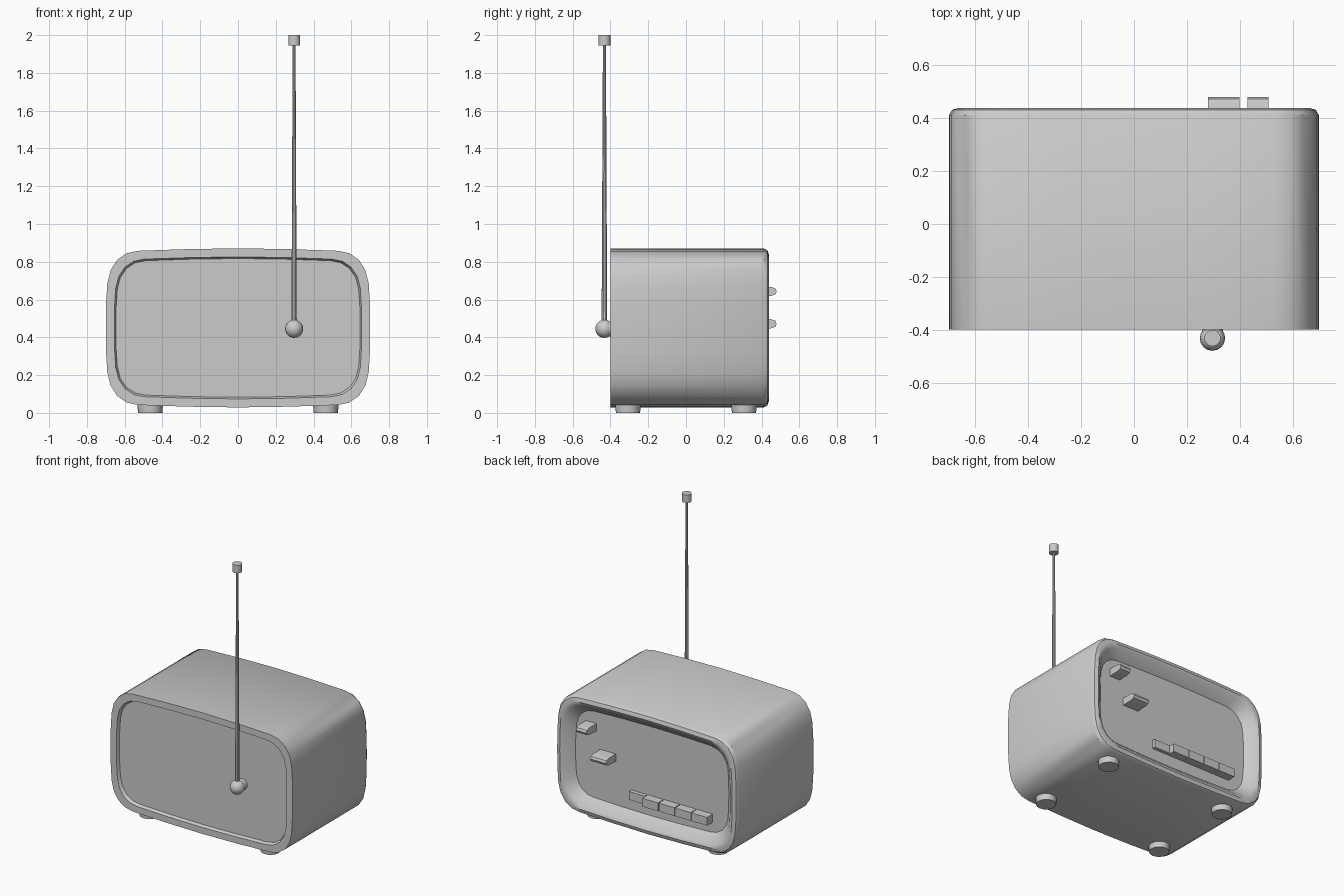
import bpy, bmesh, math
from mathutils import Matrix, Vector

if "Cube" in bpy.data.objects:
    bpy.data.objects.remove(bpy.data.objects["Cube"])

CZ = 0.45  # height of the case centre


def finish(bm, name, angle=35):
    bmesh.ops.recalc_face_normals(bm, faces=bm.faces)
    me = bpy.data.meshes.new(name)
    bm.to_mesh(me)
    bm.free()
    ob = bpy.data.objects.new(name, me)
    bpy.context.collection.objects.link(ob)
    bpy.ops.object.select_all(action='DESELECT')
    ob.select_set(True)
    bpy.context.view_layer.objects.active = ob
    if angle:
        bpy.ops.object.shade_smooth_by_angle(angle=math.radians(angle))
    return ob


# Bulging rounded outline, one quarter mirrored into a full loop
quarter = [(0.70, 0), (0.699, 0.12), (0.692, 0.235), (0.675, 0.305), (0.64, 0.36),
           (0.59, 0.395), (0.53, 0.408), (0.27, 0.417), (0, 0.421)]
half = quarter + [(-x, z) for x, z in quarter[-2::-1]]
outline = half + [(x, -z) for x, z in half[-2:0:-1]]


def ring(bm, y, inset):
    sx, sz = (0.70 - inset) / 0.70, (0.421 - inset) / 0.421
    return [bm.verts.new((x * sx, y, CZ + z * sz)) for x, z in outline]


def loft(name, sections, cap=False):
    bm = bmesh.new()
    rings = [ring(bm, y, i) for y, i in sections]
    n = len(outline)
    for a, b in zip(rings, rings[1:]):
        for k in range(n):
            bm.faces.new((a[k], a[(k + 1) % n], b[(k + 1) % n], b[k]))
    if cap:
        bm.faces.new(rings[0])
        bm.faces.new(rings[-1])
    return finish(bm, name)


# Case shell with front lip, soft back edge and sloped back bezel
loft("case", [(-0.375, 0.055), (-0.40, 0.045), (-0.40, 0.0), (0.412, 0.0),
              (0.432, 0.012), (0.44, 0.037), (0.43, 0.06), (0.37, 0.112)])


# Front and back panels
def panel(name, y, inset):
    bm = bmesh.new()
    bm.faces.new(ring(bm, y, inset))
    ob = finish(bm, name, 0)
    return ob


panel("front_panel", -0.378, 0.053)
panel("control_panel", 0.371, 0.111).data.flip_normals()


# Controls: a side profile (y, z) extruded along x
def control(name, x0, x1, z, profile):
    bm = bmesh.new()
    a = [bm.verts.new((x0, y, z + dz)) for y, dz in profile]
    b = [bm.verts.new((x1, y, z + dz)) for y, dz in profile]
    n = len(a)
    for k in range(n):
        bm.faces.new((a[k], a[(k + 1) % n], b[(k + 1) % n], b[k]))
    bm.faces.new(a)
    bm.faces.new(b)
    return finish(bm, name)


knob = [(0.36, 0.026), (0.45, 0.024), (0.473, 0.016), (0.48, 0),
        (0.473, -0.016), (0.45, -0.024), (0.36, -0.026)]
control("upper_slider", 0.43, 0.51, 0.643, knob)
control("lower_slider", 0.28, 0.40, 0.472, knob)

# Row of five push buttons, the first one pressed in
for i in range(5):
    x = 0.16 - i * 0.126
    y = 0.395 if i == 0 else 0.43
    control(f"button_{i + 1}", x - 0.12, x, 0.25,
            [(0.36, 0.03), (y, 0.027), (y, -0.03), (0.36, -0.03)])


# Round parts
def cone(name, r1, r2, a, b, seg):
    a, b = Vector(a), Vector(b)
    d = b - a
    bm = bmesh.new()
    m = Matrix.Translation((a + b) / 2) @ d.to_track_quat('Z', 'Y').to_matrix().to_4x4()
    bmesh.ops.create_cone(bm, cap_ends=True, segments=seg, radius1=r1, radius2=r2,
                          depth=d.length, matrix=m)
    return finish(bm, name)


# Feet
for sx in (-1, 1):
    for sy in (-1, 1):
        cone(f"foot_{'left' if sx < 0 else 'right'}_{'front' if sy < 0 else 'back'}",
             0.064, 0.07, (sx * 0.465, sy * 0.307, 0), (sx * 0.465, sy * 0.307, 0.07), 16)

# Antenna: pivot, ball, tapered rod and tip
AX, AY, AZ = 0.297, -0.432, 0.445
cone("antenna_pivot", 0.04, 0.04, (AX, AY, AZ), (AX, -0.37, AZ), 12)
bm = bmesh.new()
bmesh.ops.create_uvsphere(bm, u_segments=16, v_segments=10, radius=0.048,
                          matrix=Matrix.Translation((AX, AY, AZ)))
finish(bm, "antenna_ball", 60)
cone("antenna_rod", 0.015, 0.008, (AX, AY, AZ), (AX, AY, 1.96), 10)
cone("antenna_tip", 0.031, 0.031, (AX, AY, 1.945), (AX, AY, 2.0), 14)
